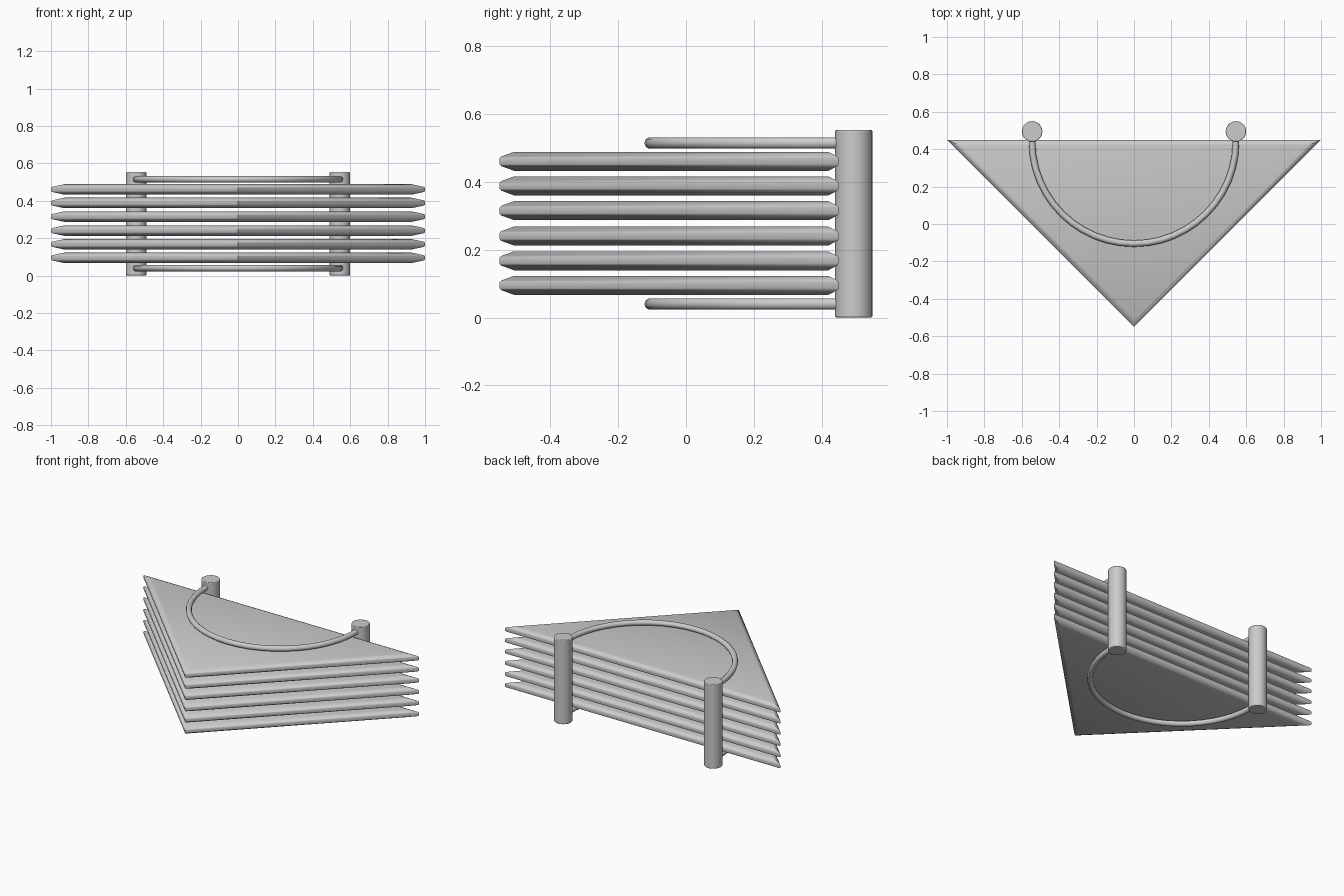
import bpy, bmesh
from math import sin, cos, pi, sqrt, radians

if "Cube" in bpy.data.objects:
    bpy.data.objects.remove(bpy.data.objects["Cube"])


def finish(obj, angle=50):
    bpy.ops.object.select_all(action='DESELECT')
    obj.select_set(True)
    bpy.context.view_layer.objects.active = obj
    bpy.ops.object.shade_smooth_by_angle(angle=radians(angle))


def inset_triangle(d):
    # right-angled corner triangle, every side moved inward by d
    side = 1 - d * (1 + sqrt(2))
    return [(-side, 0.45 - d), (0, -0.55 + d * sqrt(2)), (side, 0.45 - d)]


# Triangular shelf plate with chamfered rim
def plate(name, z):
    bm = bmesh.new()
    rings = []
    for d, h in ((0.03, -0.028), (0.003, -0.014), (0, -0.009),
                 (0, 0.009), (0.003, 0.014), (0.03, 0.028)):
        rings.append([bm.verts.new((x, y, z + h)) for x, y in inset_triangle(d)])
    for a, b in zip(rings, rings[1:]):
        for i in range(3):
            j = (i + 1) % 3
            bm.faces.new((a[i], a[j], b[j], b[i]))
    bm.faces.new(rings[0][::-1])
    bm.faces.new(rings[-1])
    bmesh.ops.recalc_face_normals(bm, faces=bm.faces)
    mesh = bpy.data.meshes.new(name)
    bm.to_mesh(mesh)
    bm.free()
    obj = bpy.data.objects.new(name, mesh)
    bpy.context.collection.objects.link(obj)
    finish(obj)


# Half-round rod joining the two posts
def rod(name, z):
    curve = bpy.data.curves.new(name, 'CURVE')
    curve.dimensions = '3D'
    curve.bevel_depth = 0.0175
    curve.bevel_resolution = 3
    curve.use_fill_caps = True
    n = 24
    pts = [(0.545 * cos(pi + pi * i / n), 0.44 + 0.545 * sin(pi + pi * i / n))
           for i in range(n + 1)]
    pts = [(-0.545, 0.49)] + pts + [(0.545, 0.49)]
    spline = curve.splines.new('POLY')
    spline.points.add(len(pts) - 1)
    for p, (x, y) in zip(spline.points, pts):
        p.co = (x, y, z, 1)
    obj = bpy.data.objects.new(name, curve)
    bpy.context.collection.objects.link(obj)
    bpy.ops.object.select_all(action='DESELECT')
    obj.select_set(True)
    bpy.context.view_layer.objects.active = obj
    bpy.ops.object.convert(target='MESH')
    finish(bpy.context.view_layer.objects.active)


# Upright rear post with softened ends
def post(name, x):
    bpy.ops.mesh.primitive_cylinder_add(vertices=32, radius=0.055, depth=0.553,
                                        location=(x, 0.495, 0.2765))
    obj = bpy.context.object
    obj.name = name
    bevel = obj.modifiers.new("soft_ends", 'BEVEL')
    bevel.width = 0.004
    bevel.segments = 2
    bevel.limit_method = 'ANGLE'
    finish(obj)


for i, offset in enumerate((-0.183, -0.1105, -0.0375, 0.0375, 0.1105, 0.183)):
    plate(f"plate_{i + 1}", 0.278 + offset)
rod("lower_rod", 0.04)
rod("upper_rod", 0.515)
post("left_post", -0.545)
post("right_post", 0.545)
